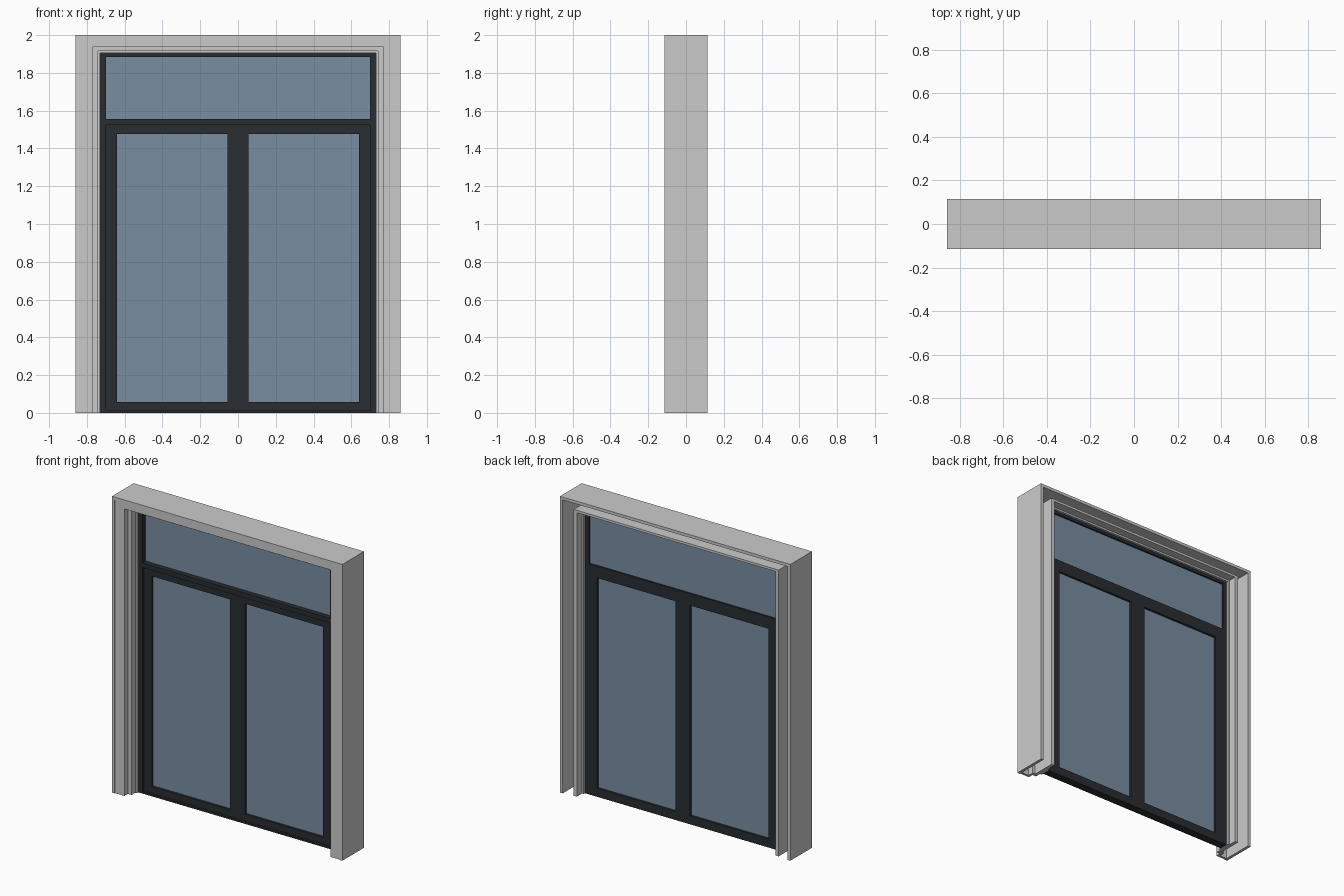
import bpy, bmesh

if "Cube" in bpy.data.objects:
    bpy.data.objects.remove(bpy.data.objects["Cube"])

def material(name, rgb):
    m = bpy.data.materials.new(name)
    m.diffuse_color = (*rgb, 1)
    m.use_nodes = True
    m.node_tree.nodes["Principled BSDF"].inputs["Base Color"].default_value = m.diffuse_color
    return m

DARK = material("dark_frame", (0.022, 0.026, 0.03))
GLASS = material("blue_glass", (0.19, 0.27, 0.36))

def finish(name, bm, mat=None):
    bmesh.ops.recalc_face_normals(bm, faces=bm.faces)
    me = bpy.data.meshes.new(name)
    bm.to_mesh(me)
    bm.free()
    ob = bpy.data.objects.new(name, me)
    bpy.context.collection.objects.link(ob)
    if mat:
        me.materials.append(mat)
    return ob

def sweep(bm, rings, closed):
    """Skin a list of matching vertex rings."""
    rings = [[bm.verts.new(p) for p in r] for r in rings]
    n = len(rings[0])
    for i in range(len(rings) if closed else len(rings) - 1):
        a, b = rings[i], rings[(i + 1) % len(rings)]
        for j in range(n):
            k = (j + 1) % n
            bm.faces.new((a[j], a[k], b[k], b[j]))
    if not closed:
        bm.faces.new(rings[0])
        bm.faces.new(rings[-1])

def border(name, x0, x1, z0, z1, sides, y0, y1, mat):
    """Rectangular frame; sides = left, right, bottom, top widths."""
    l, r, b, t = sides
    bm = bmesh.new()
    rings = []
    for xo, zo, xi, zi in ((x0, z0, x0 + l, z0 + b), (x1, z0, x1 - r, z0 + b),
                           (x1, z1, x1 - r, z1 - t), (x0, z1, x0 + l, z1 - t)):
        rings.append([(xo, y0, zo), (xi, y0, zi), (xi, y1, zi), (xo, y1, zo)])
    sweep(bm, rings, True)
    return finish(name, bm, mat)

def box(name, x0, x1, y0, y1, z0, z1, mat):
    bm = bmesh.new()
    sweep(bm, [[(x, y0, z0), (x, y1, z0), (x, y1, z1), (x, y0, z1)] for x in (x0, x1)], False)
    return finish(name, bm, mat)

# Grey surround: stepped channel profile (side inset, top inset, depth)
profile = [
    (0, 0, -.115), (.02, .02, -.115), (.02, .02, -.111), (.09, .063, -.111),
    (.09, .063, -.075), (.118, .083, -.075), (.118, .083, -.035), (.13, .095, -.035),
    (.13, .095, .05), (.118, .083, .05), (.118, .083, .105), (.095, .067, .105),
    (.095, .067, -.055), (.075, .05, -.055), (.075, .05, -.095), (.02, .02, -.095),
    (.02, .02, .115), (0, 0, .115)]
bm = bmesh.new()
sweep(bm, [[(s * (.86 - dx), y, 2 - dz if top else 0) for dx, dz, y in profile]
           for s, top in ((-1, 0), (-1, 1), (1, 1), (1, 0))], False)
finish("surround", bm)

# Dark fixed frame and transom bar
border("outer_frame", -.73, .73, 0, 1.905, (.03, .03, .012, .02), -.02, .035, DARK)
box("transom_bar", -.70, .70, -.02, .035, 1.525, 1.557, DARK)

# Upper fixed pane
box("transom_glass", -.70, .70, .014, .024, 1.557, 1.885, GLASS)

# Two lower sashes with their panes
for side, s in (("left", -1), ("right", 1)):
    xa, xb = sorted((0, s * .70))
    stiles = (.06, .055) if s < 0 else (.055, .06)
    border(side + "_sash", xa, xb, .012, 1.525, (*stiles, .045, .048), -.005, .035, DARK)
    box(side + "_glass", xa + stiles[0], xb - stiles[1], .01, .02, .057, 1.477, GLASS)
